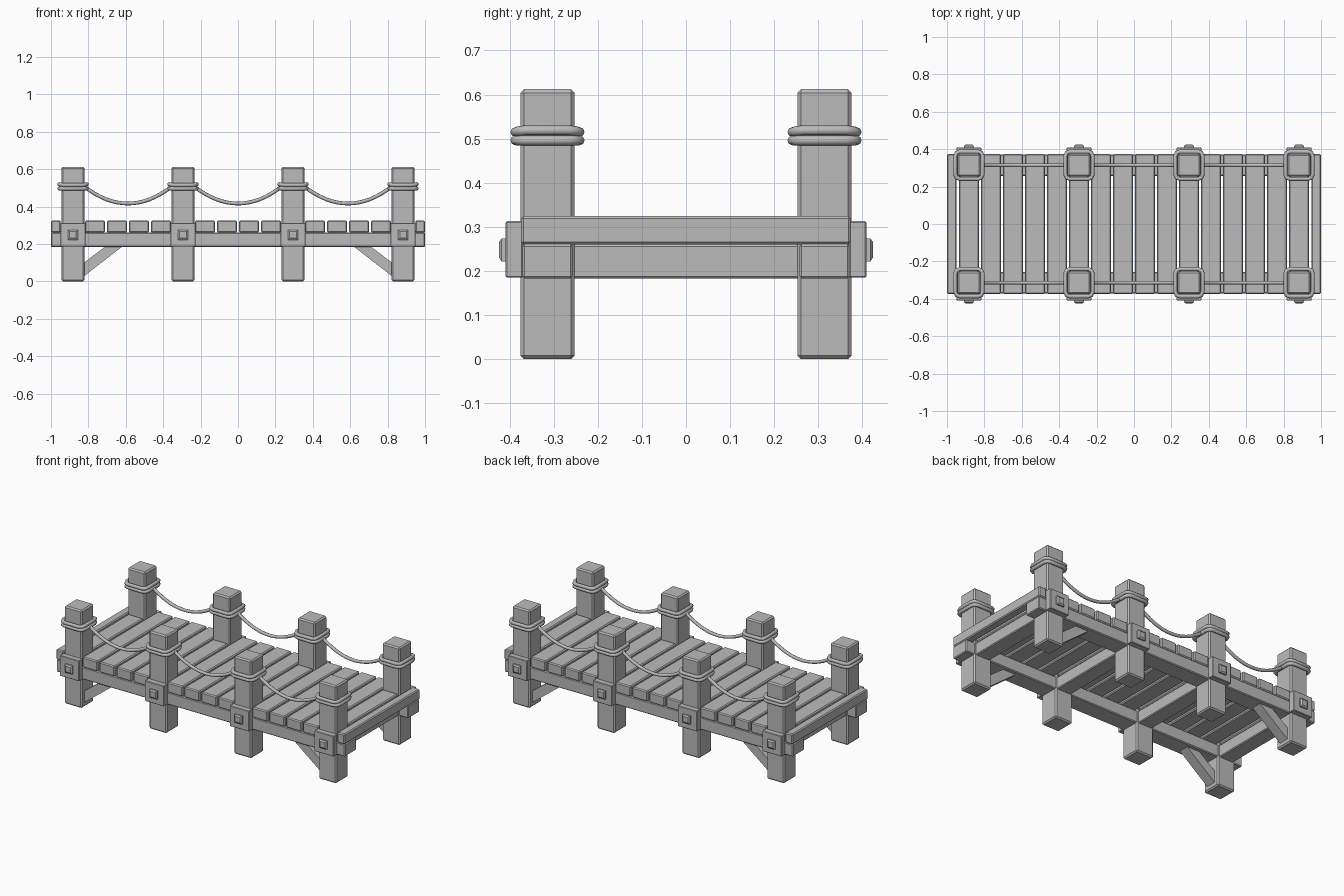
import bpy, bmesh, math
from mathutils import Vector

if "Cube" in bpy.data.objects:
    bpy.data.objects.remove(bpy.data.objects["Cube"])

mat = bpy.data.materials.new("plain grey")
mat.diffuse_color = (0.5, 0.5, 0.5, 1)
mat.use_nodes = True
mat.node_tree.nodes["Principled BSDF"].inputs["Base Color"].default_value = mat.diffuse_color


def finish(name, bm, smooth=False):
    bmesh.ops.recalc_face_normals(bm, faces=bm.faces[:])
    me = bpy.data.meshes.new(name)
    bm.to_mesh(me)
    bm.free()
    me.materials.append(mat)
    for p in me.polygons:
        p.use_smooth = smooth
    ob = bpy.data.objects.new(name, me)
    bpy.context.collection.objects.link(ob)
    return ob


def box(name, lo, hi, bevel=0.005):
    bm = bmesh.new()
    bmesh.ops.create_cube(bm, size=1)
    for v in bm.verts:
        v.co = Vector([(lo[i] + hi[i]) / 2 + v.co[i] * (hi[i] - lo[i]) for i in range(3)])
    if bevel:
        bmesh.ops.bevel(bm, geom=bm.edges[:], offset=bevel, segments=1,
                        affect='EDGES', profile=0.5)
    return finish(name, bm)


def tube(name, pts, r, sides=8, closed=False):
    bm = bmesh.new()
    n = len(pts)
    rings = []
    for i, p in enumerate(pts):
        a = pts[(i - 1) % n] if closed or i > 0 else p
        b = pts[(i + 1) % n] if closed or i < n - 1 else p
        t = (b - a).normalized()
        up = Vector((0, 0, 1))
        side = t.cross(up).normalized()
        up = side.cross(t)
        rings.append([bm.verts.new(p + r * (math.cos(k * math.tau / sides) * side
                                            + math.sin(k * math.tau / sides) * up))
                      for k in range(sides)])
    for i in range(n if closed else n - 1):
        A, B = rings[i], rings[(i + 1) % n]
        for k in range(sides):
            m = (k + 1) % sides
            bm.faces.new((A[k], A[m], B[m], B[k]))
    if not closed:
        bm.faces.new(rings[0])
        bm.faces.new(rings[-1])
    return finish(name, bm, True)


def prism(name, profile, y0, y1):
    bm = bmesh.new()
    f = bm.faces.new([bm.verts.new((x, y0, z)) for x, z in profile])
    ext = bmesh.ops.extrude_face_region(bm, geom=[f])
    for v in ext["geom"]:
        if isinstance(v, bmesh.types.BMVert):
            v.co.y = y1
    return finish(name, bm)


PITCH = 2 / 17
POSTS = [(-1.5 + i) * 5 * PITCH for i in range(4)]
PY = 0.314       # post centre line
H = 0.061        # post half width

# deck planks: full width in the bays, short between the posts
for i in range(16):
    x = (i - 7.5) * PITCH
    at_post = any(abs(x - p) < 0.01 for p in POSTS)
    w = 0.25 if at_post else 0.374
    box("deck_plank", (x - 0.053, -w, 0.26), (x + 0.053, w, 0.325), 0.006)
for s in (-1, 1):
    a, b = sorted((s * 0.948, s * 1.0))
    box("end_plank", (a, -0.374, 0.26), (b, 0.374, 0.325), 0.006)

# cross beams under the deck
for x in POSTS:
    box("cross_beam", (x - 0.05, -0.262, 0.183), (x + 0.05, 0.262, 0.26))

for s in (-1, 1):
    y = s * PY
    # long side beam
    box("side_beam", (-1, y - 0.057, 0.183), (1, y + 0.057, 0.261))
    for x in POSTS:
        box("post", (x - H, y - H, 0), (x + H, y + H, 0.612), 0.008)
        # bracket plate with a faceted bolt
        a, b = sorted((s * 0.37, s * 0.409))
        box("bracket_plate", (x - 0.067, a, 0.185), (x + 0.067, b, 0.313), 0.003)
        bm = bmesh.new()
        bmesh.ops.create_cube(bm, size=1)
        for v in bm.verts:
            v.co = Vector((x + v.co.x * 0.052, s * (0.41 + v.co.y * 0.016),
                           0.248 + v.co.z * 0.052))
        top = max(bm.faces, key=lambda f: s * f.calc_center_median().y)
        bmesh.ops.inset_region(bm, faces=[top], thickness=0.012)
        for v in top.verts:
            v.co.y = s * 0.424
        finish("bolt", bm)
        # two rope windings, square with rounded corners
        for j, z in enumerate((0.496, 0.517)):
            pts = []
            for cx, cy, a0 in ((1, 1, 0), (-1, 1, 90), (-1, -1, 180), (1, -1, 270)):
                for d in (0, 45, 90):
                    t = math.radians(a0 + d)
                    pts.append(Vector((x + cx * 0.05 + 0.023 * math.cos(t),
                                       y + cy * 0.05 + 0.023 * math.sin(t),
                                       z + 0.002 * j * math.cos(2 * t))))
            tube("rope_winding", pts, 0.011, 8, True)
    # hanging ropes
    for i in range(3):
        c = (POSTS[i] + POSTS[i + 1]) / 2
        pts = []
        for k in range(17):
            u = -1 + k / 8
            pts.append(Vector((c + u * 0.235, y, 0.416 + 0.092 * u * u)))
        tube("hanging_rope", pts, 0.010)
    # diagonal braces at the end posts
    for e in (-1, 1):
        prof = [(-0.835, 0.018), (-0.615, 0.189), (-0.706, 0.189), (-0.835, 0.091)]
        prism("diagonal_brace", [(-e * px, pz) for px, pz in prof], y - 0.032, y + 0.032)
